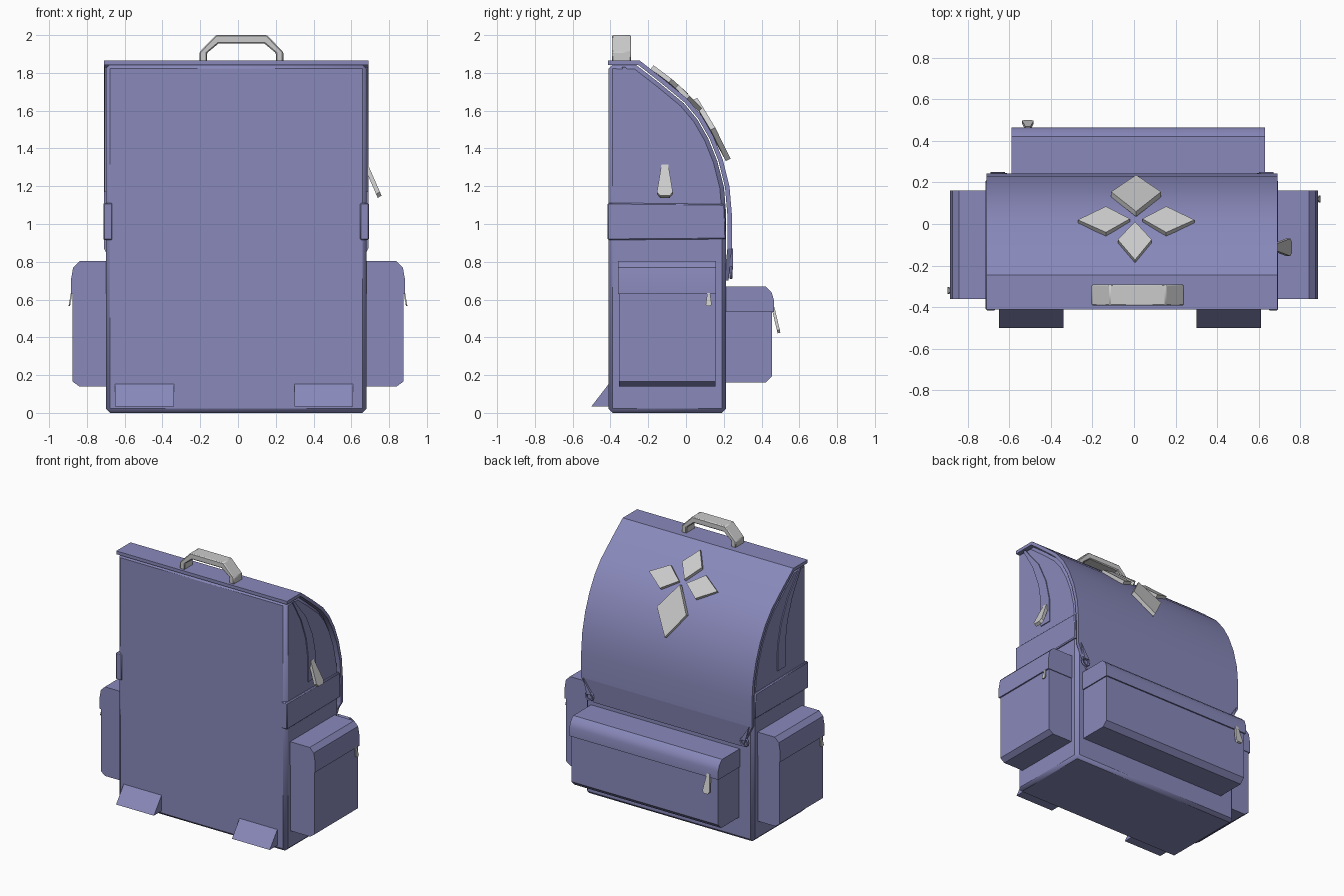
import bpy, bmesh, math
from mathutils import Vector

if "Cube" in bpy.data.objects:
    bpy.data.objects.remove(bpy.data.objects["Cube"])

CX = -0.01          # middle of the main bag
fabric = bpy.data.materials.new("blue_fabric")
fabric.diffuse_color = (0.25, 0.25, 0.5, 1)
fabric.use_nodes = True
fabric.node_tree.nodes["Principled BSDF"].inputs["Base Color"].default_value = fabric.diffuse_color


def slab(name, pts, offset, mat=None, bevel=0.0):
    """Flat polygon in space, thickened along the offset vector."""
    bm = bmesh.new()
    face = bm.faces.new([bm.verts.new(p) for p in pts])
    ext = bmesh.ops.extrude_face_region(bm, geom=[face], use_keep_orig=True)
    verts = [v for v in ext["geom"] if isinstance(v, bmesh.types.BMVert)]
    bmesh.ops.translate(bm, verts=verts, vec=Vector(offset))
    bmesh.ops.recalc_face_normals(bm, faces=bm.faces)
    me = bpy.data.meshes.new(name)
    bm.to_mesh(me)
    bm.free()
    ob = bpy.data.objects.new(name, me)
    bpy.context.collection.objects.link(ob)
    if mat:
        me.materials.append(mat)
    if bevel:
        m = ob.modifiers.new("bevel", "BEVEL")
        m.width, m.segments, m.angle_limit = bevel, 1, math.radians(40)
    me.shade_smooth()
    me.set_sharp_from_angle(angle=math.radians(30))
    return ob


def along_x(name, prof, x0, x1, mat=fabric, bevel=0.0):
    return slab(name, [(x0, y, z) for y, z in prof], (x1 - x0, 0, 0), mat, bevel)


def along_y(name, prof, y0, y1, mat=fabric, bevel=0.0):
    return slab(name, [(x, y0, z) for x, z in prof], (0, y1 - y0, 0), mat, bevel)


def inset(path, d):
    """Offset an open (y, z) path towards the bag."""
    out = []
    for i, p in enumerate(path):
        a, b = Vector(path[max(i - 1, 0)]), Vector(path[min(i + 1, len(path) - 1)])
        t = (b - a).normalized()
        out.append((p[0] - d * abs(t.y), p[1] - d * abs(t.x)))
    return out


# curved flap line, from the top edge down the outside
curve = [(-0.245, 1.865), (-0.12, 1.768), (0.01, 1.66), (0.085, 1.57), (0.145, 1.465),
         (0.195, 1.34), (0.23, 1.2), (0.243, 1.05), (0.243, 0.87)]

# main bag
along_x("main_bag", [(-0.41, 0), (-0.41, 1.845)] + inset(curve, 0.03)[:] + [(0.213, 0)],
        CX - 0.69, CX + 0.69, bevel=0.022)

# flap with overhanging rim, and its tapered lower end
outer = [(-0.412, 1.865)] + curve
along_x("flap", outer + inset(outer, 0.024)[::-1], CX - 0.7, CX + 0.7)
slab("flap_end", [(CX - 0.7, 0.243, 0.87), (CX + 0.7, 0.243, 0.87),
                  (CX + 0.61, 0.225, 0.70), (CX - 0.61, 0.225, 0.70)], (0, -0.024, 0), fabric)

# carrying handle
arch = [(-0.222, 1.86), (-0.222, 1.91), (-0.135, 2.0), (0.135, 2.0), (0.222, 1.91), (0.222, 1.86),
        (0.182, 1.86), (0.182, 1.905), (0.122, 1.955), (-0.122, 1.955), (-0.182, 1.905), (-0.182, 1.86)]
along_y("handle", [(x + 0.018, z) for x, z in arch], -0.392, -0.29, None, 0.006)

# parts on both sides
pocket = [(0.66, 0.14), (0.84, 0.14), (0.875, 0.165), (0.875, 0.75), (0.66, 0.75)]
lid = [(0.66, 0.63), (0.885, 0.63), (0.885, 0.70), (0.873, 0.77), (0.84, 0.803), (0.66, 0.803)]
zip_line = [(-0.34, 1.83), (-0.24, 1.66), (-0.18, 1.5), (-0.156, 1.35), (-0.156, 1.17),
            (-0.065, 1.17), (-0.07, 1.35), (-0.105, 1.5), (-0.18, 1.66), (-0.32, 1.83)]
for s, side in ((1, "right"), (-1, "left")):
    along_y("side_pocket_" + side, [(s * x, z) for x, z in pocket], -0.355, 0.155)
    along_y("side_pocket_lid_" + side, [(s * x, z) for x, z in lid], -0.36, 0.16)
    along_x("side_zip_" + side, zip_line, CX + s * 0.68, CX + s * 0.697)
    along_x("side_band_" + side, [(-0.415, 0.915), (-0.415, 1.112), (0.205, 1.105), (0.212, 0.92)],
            CX + s * 0.655, CX + s * 0.703, bevel=0.006)
    along_x("strap_anchor_" + side, [(-0.5, 0.035), (-0.4, 0.035), (-0.4, 0.165)],
            s * 0.475 - 0.02 - 0.155, s * 0.475 - 0.02 + 0.155)
    # corner fastening: small ring and strap
    bpy.ops.mesh.primitive_torus_add(major_segments=12, minor_segments=5, major_radius=0.03,
                                     minor_radius=0.008, location=(CX + s * 0.635, 0.238, 0.745),
                                     rotation=(math.radians(90), 0, 0))
    ring = bpy.context.object
    ring.name = "flap_ring_" + side
    ring.data.materials.append(fabric)
    slab("ring_strap_" + side, [(CX + s * 0.61, 0.25, 0.76), (CX + s * 0.65, 0.25, 0.76),
                                (CX + s * 0.68, 0.25, 0.87)], (0, -0.02, 0), fabric)

# large pocket on the flap side
along_x("large_pocket", [(0.2, 0.16), (0.42, 0.16), (0.455, 0.195), (0.455, 0.63), (0.2, 0.63)],
        -0.583, 0.622)
along_x("large_pocket_lid", [(0.2, 0.535), (0.465, 0.535), (0.465, 0.6), (0.452, 0.64),
                             (0.42, 0.67), (0.2, 0.67)], -0.59, 0.63)


def pull(name, top, bottom, wide, w0, w1, thick):
    """Zip pull: tapered plate with a clipped end."""
    t, b, w, off = Vector(top), Vector(bottom), Vector(wide), Vector(thick)
    m = t.lerp(b, 0.88)
    slab(name, [t - w * w0, t + w * w0, m + w * w1, b + w * w1 * 0.6,
                b - w * w1 * 0.6, m - w * w1], off)


# zip pulls
pull("side_zip_pull", (0.688, -0.112, 1.315), (0.76, -0.112, 1.15), (0, 1, 0), 0.018, 0.042, (-0.02, 0, -0.012))
pull("large_pocket_pull", (-0.51, 0.468, 0.56), (-0.51, 0.5, 0.425), (1, 0, 0), 0.012, 0.028, (0, -0.015, -0.004))
pull("right_pocket_pull", (0.885, 0.12, 0.635), (0.897, 0.12, 0.565), (0, 1, 0), 0.007, 0.016, (-0.008, 0, 0))
pull("left_pocket_pull", (-0.885, -0.32, 0.635), (-0.897, -0.32, 0.565), (0, 1, 0), 0.007, 0.016, (0.008, 0, 0))

# decorative diamond plates on the flap
slab("diamond_lower", [(0.01, 0.06, 1.668), (0.13, 0.155, 1.51), (0.01, 0.236, 1.345), (-0.11, 0.155, 1.51)],
     (0, -0.025, -0.012))
slab("diamond_upper", [(0.005, 0.012, 1.69), (0.085, -0.075, 1.768), (0.005, -0.172, 1.84), (-0.078, -0.075, 1.768)],
     (0, -0.015, -0.02))
for s, side in ((1, "right"), (-1, "left")):
    flat = [(0.28, 0.02), (0.145, 0.085), (0.03, 0.025), (0.145, -0.04)]
    slab("diamond_" + side, [(0.01 + s * x, y, 1.678 - (y - 0.02)) for x, y in flat], (0, -0.018, -0.018))
